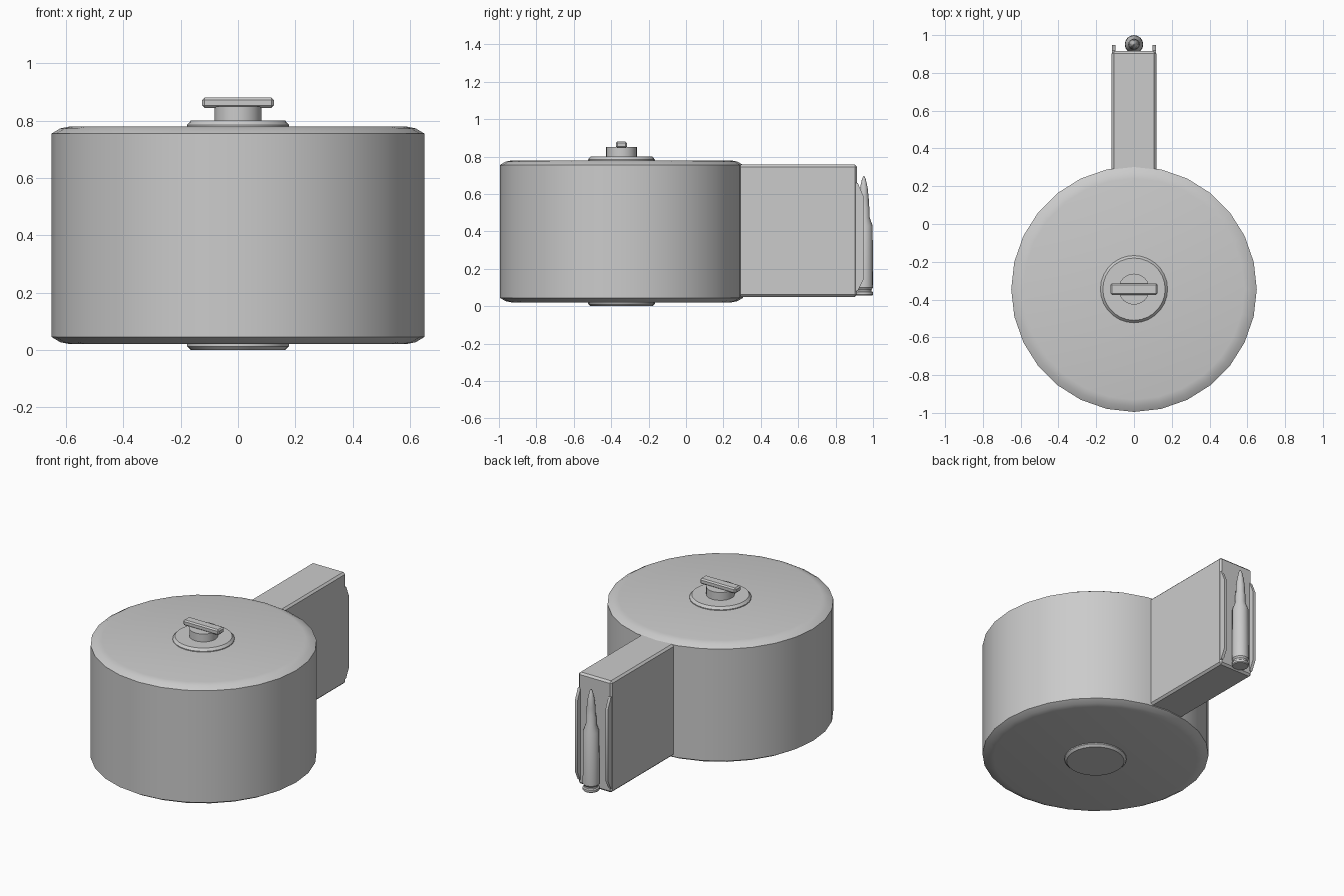
import bpy, bmesh, math

if "Cube" in bpy.data.objects:
    bpy.data.objects.remove(bpy.data.objects["Cube"])

CY = -0.345  # drum axis position


def finish(name, bm, angle=30):
    bmesh.ops.recalc_face_normals(bm, faces=bm.faces)
    mesh = bpy.data.meshes.new(name)
    bm.to_mesh(mesh)
    bm.free()
    ob = bpy.data.objects.new(name, mesh)
    bpy.context.collection.objects.link(ob)
    bpy.ops.object.select_all(action='DESELECT')
    bpy.context.view_layer.objects.active = ob
    ob.select_set(True)
    bpy.ops.object.shade_smooth_by_angle(angle=math.radians(angle))
    return ob


def lathe(name, profile, cy, sides, angle=30):
    """Closed solid of revolution from (radius, z) points, capped at both ends."""
    bm = bmesh.new()
    rings = [[bm.verts.new((r * math.cos(2 * math.pi * i / sides),
                            cy + r * math.sin(2 * math.pi * i / sides), z))
              for i in range(sides)] for r, z in profile]
    for a, b in zip(rings, rings[1:]):
        for i in range(sides):
            j = (i + 1) % sides
            bm.faces.new((a[i], a[j], b[j], b[i]))
    bm.faces.new(rings[0])
    bm.faces.new(rings[-1])
    return finish(name, bm, angle)


def box(name, lo, hi, bevel):
    bm = bmesh.new()
    bmesh.ops.create_cube(bm, size=1)
    for v in bm.verts:
        v.co = [(l + h) / 2 + c * (h - l) for l, h, c in zip(lo, hi, v.co)]
    bmesh.ops.bevel(bm, geom=bm.edges[:], offset=bevel, segments=1, affect='EDGES')
    return finish(name, bm)


# Drum body with softly rounded rims
lathe("drum", [(0.585, 0.02), (0.62, 0.027), (0.65, 0.045),
               (0.65, 0.755), (0.62, 0.773), (0.585, 0.78)], CY, 28, 40)

# Hub discs above and below
lathe("top_hub", [(0.178, 0.775), (0.178, 0.785), (0.165, 0.80)], CY, 28)
lathe("bottom_hub", [(0.165, 0.0), (0.178, 0.013), (0.178, 0.025)], CY, 28)

# Winding key
lathe("key_post", [(0.082, 0.795), (0.082, 0.85)], CY, 24)
box("key_bar", (-0.125, CY - 0.03, 0.845), (0.125, CY + 0.03, 0.88), 0.008)

# Feed tower
box("feed_tower", (-0.118, 0.15, 0.05), (0.118, 0.915, 0.757), 0.012)

# Feed lips either side of the opening, with sloped ends
for side, name in ((-1, "left_feed_lip"), (1, "right_feed_lip")):
    bm = bmesh.new()
    outline = [(0.90, 0.08), (0.918, 0.08), (0.948, 0.14), (0.948, 0.59), (0.918, 0.66), (0.90, 0.66)]
    face = bm.faces.new([bm.verts.new((side * 0.098, y, z)) for y, z in outline])
    ext = bmesh.ops.extrude_face_region(bm, geom=[face])
    bmesh.ops.translate(bm, vec=(side * 0.018, 0, 0),
                        verts=[g for g in ext["geom"] if isinstance(g, bmesh.types.BMVert)])
    finish(name, bm)

# Bottlenecked round at the mouth
lathe("round", [(0.045, 0.057), (0.049, 0.062), (0.049, 0.075), (0.042, 0.08), (0.042, 0.09),
                (0.049, 0.10), (0.047, 0.43), (0.031, 0.475), (0.030, 0.53), (0.027, 0.54),
                (0.026, 0.58), (0.020, 0.635), (0.010, 0.68), (0.003, 0.695)], 0.951, 16)
